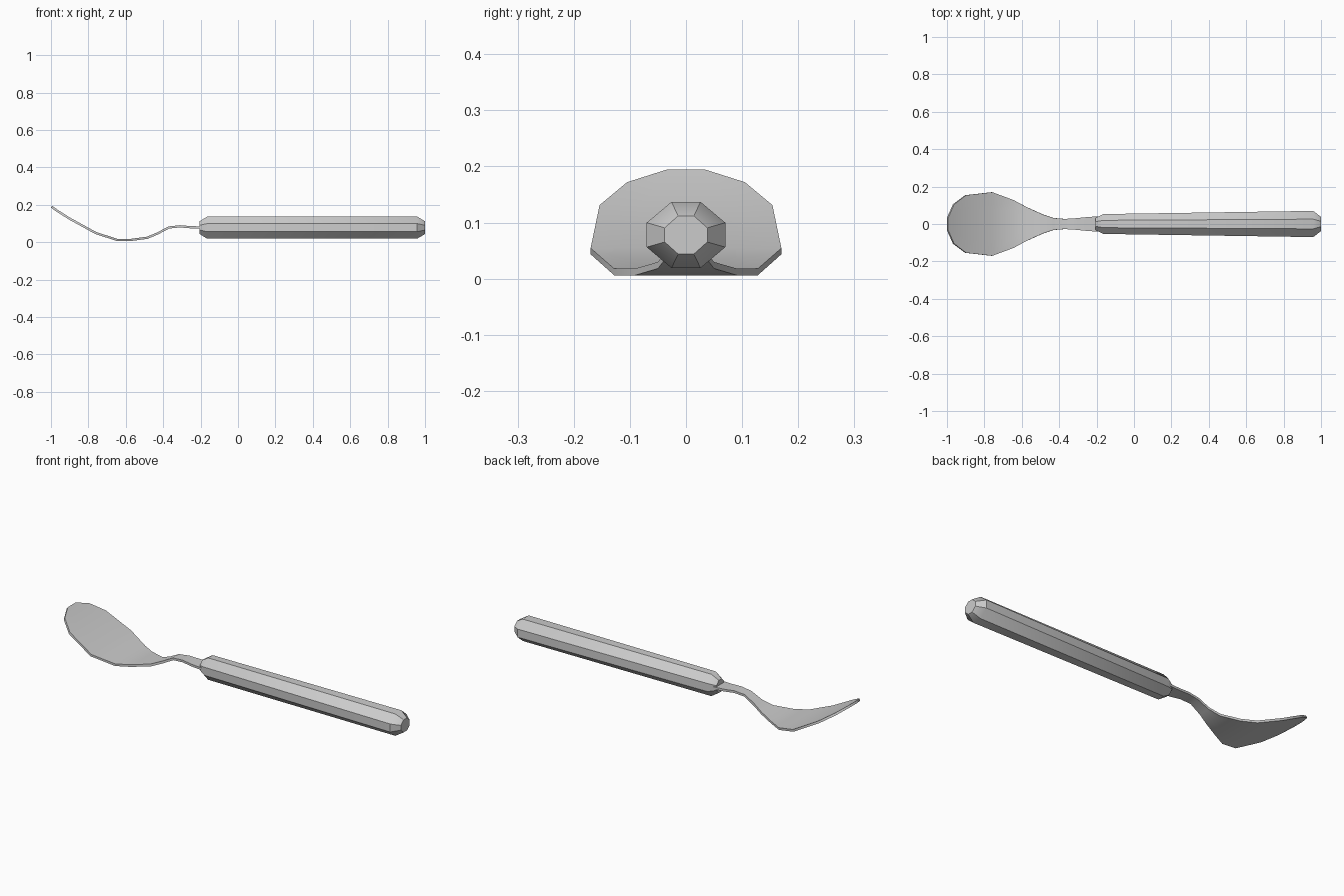
import bpy, bmesh

if "Cube" in bpy.data.objects:
    bpy.data.objects.remove(bpy.data.objects["Cube"])


def make_object(name, bm, angle):
    bmesh.ops.recalc_face_normals(bm, faces=bm.faces)
    mesh = bpy.data.meshes.new(name)
    bm.to_mesh(mesh)
    bm.free()
    obj = bpy.data.objects.new(name, mesh)
    bpy.context.collection.objects.link(obj)
    bpy.ops.object.select_all(action='DESELECT')
    obj.select_set(True)
    bpy.context.view_layer.objects.active = obj
    bpy.ops.object.shade_smooth_by_angle(angle=angle)
    return obj


def loft(sections):
    """Bridge closed rings of points and cap both ends."""
    bm = bmesh.new()
    rings = [[bm.verts.new(p) for p in s] for s in sections]
    n = len(rings[0])
    for a, b in zip(rings, rings[1:]):
        for i in range(n):
            j = (i + 1) % n
            bm.faces.new((a[i], a[j], b[j], b[i]))
    bm.faces.new(rings[0])
    bm.faces.new(rings[-1])
    return bm


# Handle: tapered octagonal bar with chamfered ends
def octagon(x, hy, hz, z=0.078):
    ky, kz = hy * 0.37, hz * 0.37
    pts = [(hy, kz), (ky, hz), (-ky, hz), (-hy, kz),
           (-hy, -kz), (-ky, -hz), (ky, -hz), (hy, -kz)]
    return [(x, y, z + dz) for y, dz in pts]


make_object("handle", loft([
    octagon(-0.205, 0.033, 0.034),
    octagon(-0.165, 0.053, 0.059),
    octagon(0.958, 0.070, 0.059),
    octagon(1.0, 0.038, 0.034),
]), 0.6)

# Spoon bowl and neck: x, height of the middle surface, half width
profile = [
    (-0.997, 0.190, 0.033), (-0.965, 0.167, 0.105), (-0.900, 0.126, 0.154),
    (-0.760, 0.049, 0.170), (-0.645, 0.012, 0.128), (-0.575, 0.012, 0.091),
    (-0.485, 0.024, 0.050), (-0.430, 0.047, 0.032), (-0.370, 0.079, 0.027),
    (-0.310, 0.085, 0.031), (-0.250, 0.080, 0.037), (-0.150, 0.078, 0.044),
]
HALF = 0.006


def strip(i):
    x, z, w = profile[i]
    x0, z0, _ = profile[max(i - 1, 0)]
    x1, z1, _ = profile[min(i + 1, len(profile) - 1)]
    # offset the thickness along the normal of the side curve
    length = ((x1 - x0) ** 2 + (z1 - z0) ** 2) ** 0.5
    nx, nz = -(z1 - z0) / length * HALF, (x1 - x0) / length * HALF
    top = [(x + nx, y * w, z + nz) for y in (-1, -0.5, 0, 0.5, 1)]
    low = [(x - nx, y * w, z - nz) for y in (1, 0.5, 0, -0.5, -1)]
    return top + low


make_object("spoon_bowl_and_neck",
            loft([strip(i) for i in range(len(profile))]), 0.6)
